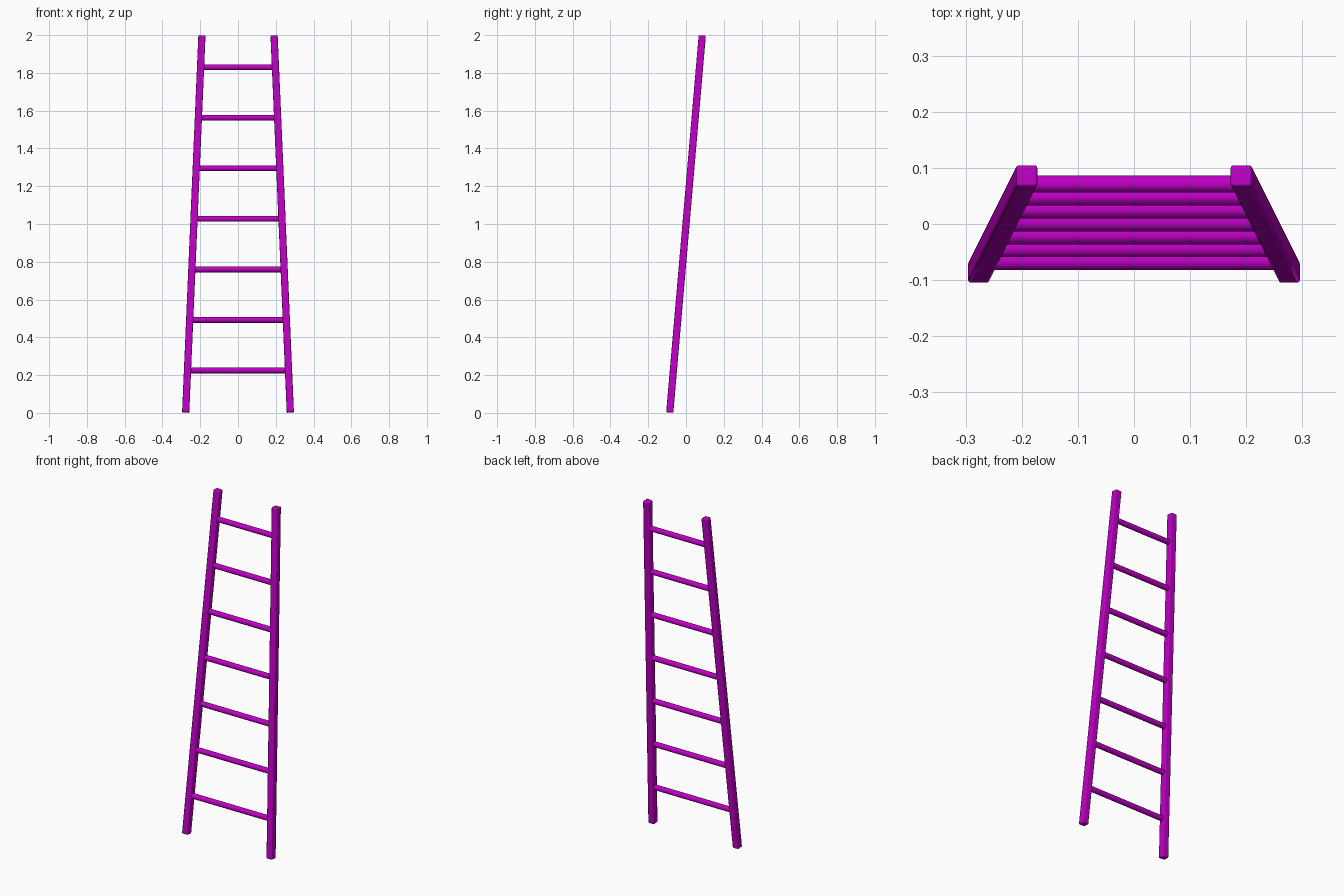
import bpy
from mathutils import Vector, Matrix

if "Cube" in bpy.data.objects:
    bpy.data.objects.remove(bpy.data.objects["Cube"])

mat = bpy.data.materials.new("magenta")
mat.diffuse_color = (0.52, 0.0, 0.56, 1)
mat.use_nodes = True
mat.node_tree.nodes["Principled BSDF"].inputs["Base Color"].default_value = mat.diffuse_color

BOTTOM = Vector((0.277, -0.086, 0.0025))
TOP = Vector((0.191, 0.086, 1.9975))
WIDTH = 0.038


def finish(obj, name):
    obj.name = name
    obj.data.materials.append(mat)
    bpy.ops.object.shade_smooth_by_angle(angle=0.6)


def side_rail(name, side):
    a = Vector((BOTTOM.x * side, BOTTOM.y, BOTTOM.z))
    b = Vector((TOP.x * side, TOP.y, TOP.z))
    zdir = (b - a).normalized()
    ydir = zdir.cross(Vector((1, 0, 0))).normalized()
    xdir = ydir.cross(zdir)
    rot = Matrix((xdir, ydir, zdir)).transposed()
    bpy.ops.mesh.primitive_cube_add(size=1)
    obj = bpy.context.object
    obj.data.transform(Matrix.Diagonal((WIDTH, WIDTH, (b - a).length, 1)))
    obj.matrix_world = Matrix.Translation((a + b) / 2) @ rot.to_4x4()
    # softened edges
    bev = obj.modifiers.new("rounded_edges", 'BEVEL')
    bev.width = 0.005
    bev.segments = 3
    finish(obj, name)


def rung(index, z):
    # rung ends sit inside the tapering rails
    p = BOTTOM.lerp(TOP, z / 2)
    bpy.ops.mesh.primitive_cylinder_add(
        vertices=24, radius=0.0155, depth=2 * p.x - 0.01,
        location=(0, p.y, z), rotation=(0, 1.570796, 0))
    finish(bpy.context.object, f"rung_{index + 1}")


# Two leaning, converging rails
side_rail("left_rail", -1)
side_rail("right_rail", 1)

# Seven evenly spaced rungs
for i in range(7):
    rung(i, 0.225 + i * 0.2675)
